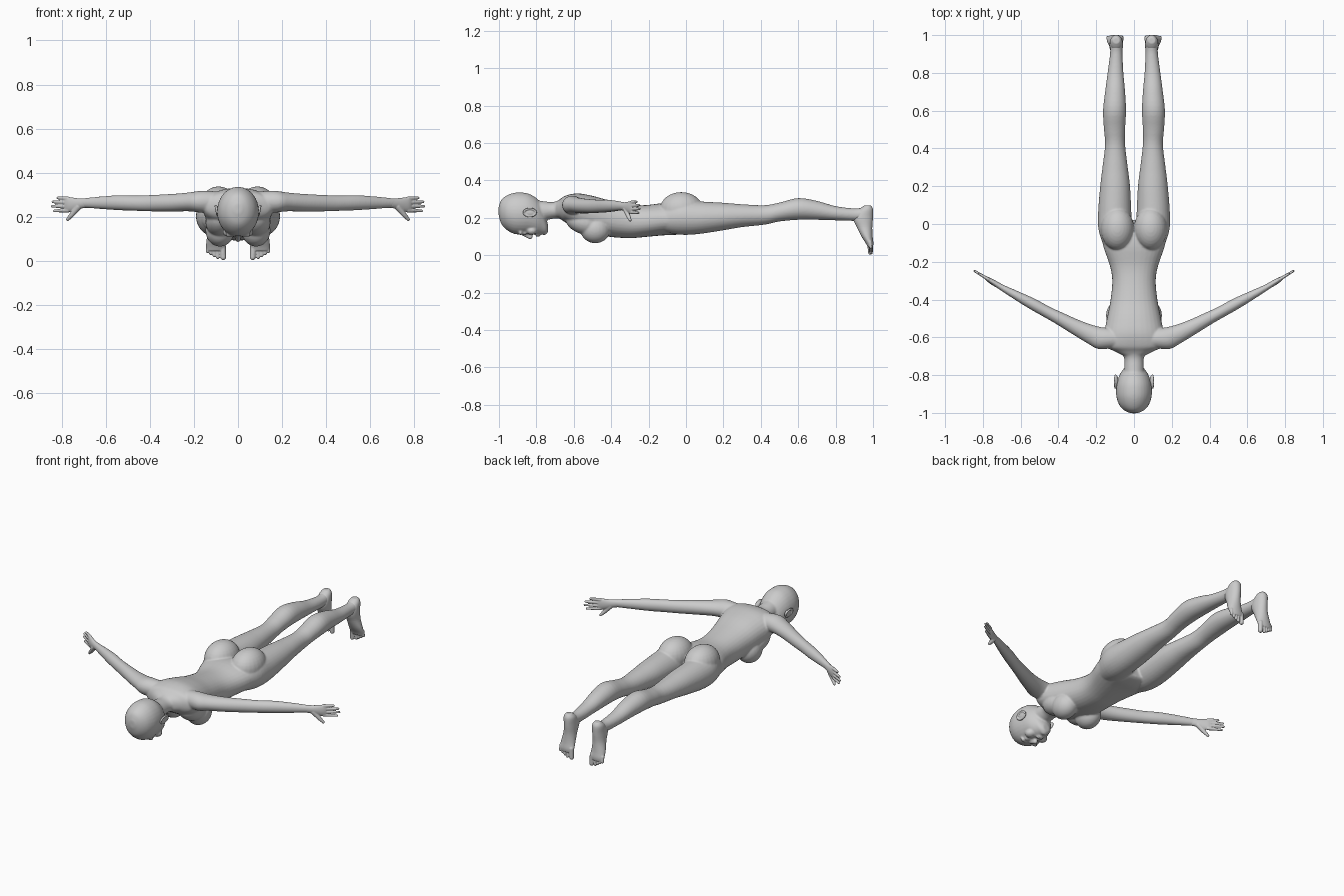
import bpy, bmesh
from math import cos, sin, pi, copysign
from mathutils import Vector, Matrix

X, Y, Z = Vector((1, 0, 0)), Vector((0, 1, 0)), Vector((0, 0, 1))
ARM_SIDE = Vector((-0.48, 0.877, 0))


def spline(p0, p1, p2, p3, t):
    return [0.5 * (2*b + (c-a)*t + (2*a-5*b+4*c-d)*t*t + (3*b-a-3*c+d)*t**3)
            for a, b, c, d in zip(p0, p1, p2, p3)]


def loft(bm, stations, a, b, power=1.0, sub=4, seg=32):
    """Closed smooth skin through stations (x, y, z, radius a, radius b)."""
    n, rows = len(stations), []
    for i in range(n - 1):
        p = [stations[max(0, min(n - 1, i + k))] for k in (-1, 0, 1, 2)]
        rows += [spline(*p, k / sub) for k in range(sub)]
    rows.append(stations[-1])
    rings = []
    for x, y, z, ra, rb in rows:
        ring = []
        for k in range(seg):
            c, s = cos(2*pi*k/seg), sin(2*pi*k/seg)
            u, v = copysign(abs(c)**power, c), copysign(abs(s)**power, s)
            ring.append(bm.verts.new(Vector((x, y, z)) + a*ra*u + b*rb*v))
        rings.append(ring)
    for r, q in zip(rings, rings[1:]):
        for k in range(seg):
            bm.faces.new((r[k], r[(k+1) % seg], q[(k+1) % seg], q[k]))
    bm.faces.new(rings[0])
    bm.faces.new(rings[-1])


def loft_y(bm, rows, power=1.0):
    """Rows of (x, y, half width, bottom z, top z)."""
    loft(bm, [(x, y, (lo+hi)/2, w, (hi-lo)/2) for x, y, w, lo, hi in rows], X, Z, power)


def ball(bm, centre, radii, rot=None):
    m = Matrix.Translation(centre) @ (rot or Matrix()) @ Matrix.Diagonal((*radii, 1))
    bmesh.ops.create_uvsphere(bm, u_segments=24, v_segments=16, radius=1, matrix=m)


def digit(bm, start, end, r0, r1, n=12):
    a, b = Vector(start), Vector(end)
    for i in range(n + 1):
        r = r0 + (r1 - r0) * i / n
        ball(bm, a.lerp(b, i / n), (r, r, r))


def mirror_all(bm):
    d = bmesh.ops.duplicate(bm, geom=bm.verts[:] + bm.edges[:] + bm.faces[:])["geom"]
    for v in d:
        if isinstance(v, bmesh.types.BMVert):
            v.co.x *= -1


def finish(bm, name, voxel, smooth):
    bmesh.ops.recalc_face_normals(bm, faces=bm.faces[:])
    me = bpy.data.meshes.new(name)
    bm.to_mesh(me)
    bm.free()
    ob = bpy.data.objects.new(name, me)
    bpy.context.collection.objects.link(ob)
    rm = ob.modifiers.new("fuse", 'REMESH')
    rm.mode, rm.voxel_size, rm.use_smooth_shade = 'VOXEL', voxel, True
    sm = ob.modifiers.new("soften", 'SMOOTH')
    sm.factor, sm.iterations = 0.5, smooth


# --- body: paired parts first, then mirrored ---
bm = bmesh.new()
# leg
loft_y(bm, [(.09, -.14, .06, .13, .25), (.098, -.04, .088, .110, .295),
            (.102, .06, .088, .112, .288), (.100, .20, .079, .133, .280),
            (.100, .30, .067, .150, .272), (.100, .42, .053, .163, .267),
            (.103, .50, .056, .180, .281), (.103, .60, .061, .189, .305),
            (.100, .70, .053, .189, .290), (.098, .80, .042, .186, .262),
            (.094, .90, .033, .183, .250), (.094, .95, .032, .185, .255),
            (.094, .98, .028, .195, .258)])
# buttock
ball(bm, (.088, -.025, .245), (.088, .115, .092))
# breast
ball(bm, (.082, -.485, .137), (.066, .08, .073))
ball(bm, (.082, -.55, .175), (.066, .10, .062), Matrix.Rotation(-0.35, 4, 'X'))
# arm
loft(bm, [(.09, -.61, .268, .055, .045), (.16, -.607, .268, .062, .050),
          (.22, -.587, .267, .052, .043), (.30, -.550, .263, .042, .040),
          (.40, -.497, .261, .034, .037), (.46, -.466, .261, .031, .035),
          (.54, -.422, .263, .030, .034), (.63, -.374, .263, .023, .028),
          (.70, -.336, .262, .016, .022), (.73, -.318, .259, .013, .024)],
     ARM_SIDE, Z)
# brow, cheek and eyelids
ball(bm, (.034, -.885, .119), (.026, .010, .012))
ball(bm, (.033, -.862, .118), (.016, .010, .010))
ball(bm, (.042, -.825, .130), (.028, .028, .022))
mirror_all(bm)
# torso
loft_y(bm, [(0, -.70, .052, .200, .283), (0, -.675, .10, .195, .298),
            (0, -.645, .155, .175, .318), (0, -.58, .158, .140, .330),
            (0, -.50, .143, .115, .317), (0, -.40, .124, .097, .290),
            (0, -.30, .115, .091, .272), (0, -.22, .128, .097, .267),
            (0, -.12, .162, .106, .278), (0, -.05, .170, .109, .270),
            (0, .00, .130, .118, .235), (0, .02, .08, .13, .20)], .9)
# neck
loft_y(bm, [(0, -.84, .055, .18, .30), (0, -.76, .052, .185, .288),
            (0, -.71, .052, .195, .284), (0, -.67, .075, .195, .298),
            (0, -.63, .10, .20, .31)])
# head
loft_y(bm, [(0, -1.002, .018, .215, .258), (0, -.988, .050, .168, .295),
            (0, -.96, .077, .136, .318), (0, -.92, .092, .114, .333),
            (0, -.88, .095, .110, .335), (0, -.84, .090, .112, .328),
            (0, -.80, .077, .109, .305), (0, -.77, .058, .110, .270),
            (0, -.75, .040, .112, .205), (0, -.738, .020, .122, .165)])
# nose, lips and chin
digit(bm, (0, -.87, .112), (0, -.832, .097), .009, .013)
ball(bm, (0, -.797, .106), (.024, .006, .009))
ball(bm, (0, -.785, .107), (.020, .006, .009))
ball(bm, (0, -.757, .119), (.022, .014, .012))
finish(bm, "body", .005, 8)

# --- ears ---
bm = bmesh.new()
ball(bm, (.092, -.832, .228), (.009, .030, .019))
for k in range(28):
    t = 2 * pi * k / 28
    ball(bm, (.097 + .004*sin(t), -.835 + .032*cos(t), .228 + .020*sin(t)),
         (.006, .006, .006))
mirror_all(bm)
finish(bm, "ears", .003, 2)

# --- hands ---
bm = bmesh.new()
loft(bm, [(.69, -.342, .262, .016, .022), (.72, -.324, .259, .015, .024),
          (.745, -.309, .256, .014, .030), (.77, -.294, .255, .012, .034),
          (.785, -.285, .255, .008, .033)], ARM_SIDE, Z)
for z0, tip_x, tip_z in ((.282, .818, .285), (.264, .840, .267),
                         (.246, .844, .247), (.228, .834, .226)):
    digit(bm, (.772, -.292, z0), (tip_x, -.292 + (tip_x - .772)*.60, tip_z), .0095, .0065)
digit(bm, (.725, -.322, .245), (.755, -.308, .208), .015, .011)
digit(bm, (.755, -.308, .208), (.774, -.298, .187), .011, .0075)
mirror_all(bm)
finish(bm, "hands", .003, 3)

# --- feet ---
bm = bmesh.new()
rows = [(.094, .266, .018, .955, .988), (.094, .245, .032, .925, 1.0),
        (.094, .20, .036, .893, 1.0), (.096, .15, .036, .913, .996),
        (.100, .10, .042, .938, .998), (.100, .065, .045, .960, 1.002),
        (.100, .045, .040, .970, 1.0)]
loft(bm, [(x, (y0+y1)/2, z, w, (y1-y0)/2) for x, z, w, y0, y1 in rows], X, Y)
digit(bm, (.070, .984, .065), (.067, .986, .015), .015, .013)
for i in range(4):
    x = .092 + .0155 * i
    digit(bm, (x - .002, .984, .07), (x, .988, .016 + .009 * i), .010, .0085)
mirror_all(bm)
finish(bm, "feet", .003, 4)
